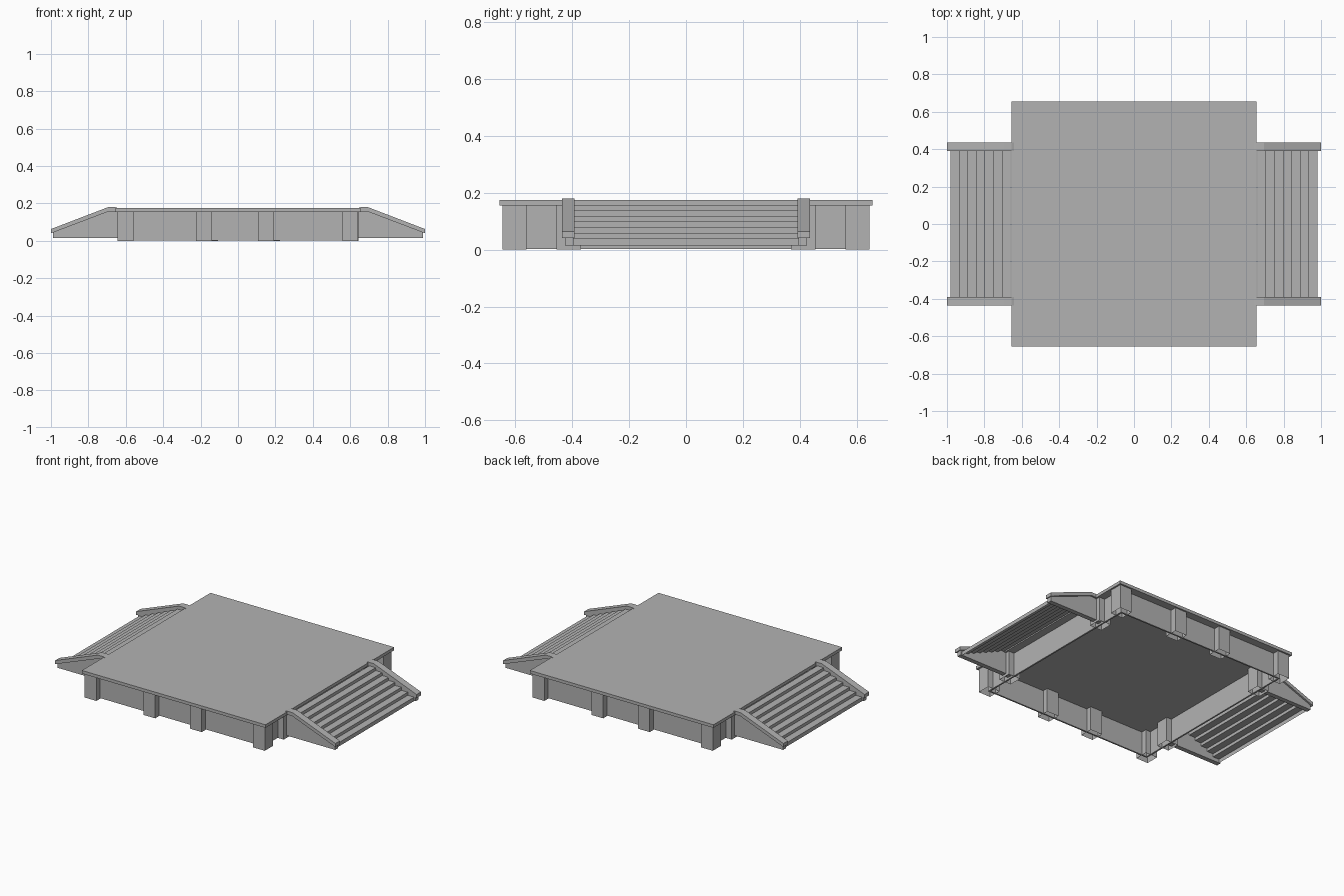
import bpy, bmesh

cube = bpy.data.objects.get("Cube")
if cube:
    bpy.data.objects.remove(cube, do_unlink=True)

GREY = (0.45, 0.45, 0.45, 1)
grey = bpy.data.materials.new("plain grey")
grey.use_nodes = True
grey.diffuse_color = GREY
grey.node_tree.nodes["Principled BSDF"].inputs["Base Color"].default_value = GREY


def finish(name, bm, recalc=True):
    if recalc:
        bmesh.ops.recalc_face_normals(bm, faces=bm.faces)
    mesh = bpy.data.meshes.new(name)
    bm.to_mesh(mesh)
    bm.free()
    mesh.materials.append(grey)
    obj = bpy.data.objects.new(name, mesh)
    bpy.context.collection.objects.link(obj)
    return obj


def box(name, x, y, z, open_bottom=False):
    bm = bmesh.new()
    bmesh.ops.create_cube(bm, size=1)
    for v in bm.verts:
        v.co = [lo + (c + 0.5) * (hi - lo) for c, (lo, hi) in zip(v.co, (x, y, z))]
    if open_bottom:
        low = [f for f in bm.faces if f.normal.z < -0.5]
        bmesh.ops.delete(bm, geom=low, context='FACES_ONLY')
    return finish(name, bm, recalc=False)


def slab(name, profile, y0, y1, side):
    """Closed x-z outline extruded along y; side flips it in x."""
    bm = bmesh.new()
    face = bm.faces.new([bm.verts.new((side * x, y0, z)) for x, z in profile])
    new = bmesh.ops.extrude_face_region(bm, geom=[face])["geom"]
    for v in new:
        if isinstance(v, bmesh.types.BMVert):
            v.co.y = y1
    return finish(name, bm)


# Deck
EDGE, UNDER, TOP = 0.655, 0.155, 0.175
box("deck", (-EDGE, EDGE), (-EDGE, EDGE), (UNDER, TOP))

# Recessed skirt walls
IN, OUT, LOW = 0.595, 0.605, 0.003
for s, label in ((-1, "front"), (1, "back")):
    box(label + "_wall", (-OUT, OUT), sorted((s * IN, s * OUT)), (LOW, UNDER))
for s, label in ((-1, "right"), (1, "left")):
    box(label + "_wall", sorted((s * IN, s * OUT)), (-IN, IN), (LOW, UNDER))

# Hollow piers, the same after half a turn
HALF = 0.0425
piers = [(x, -0.602) for x in (-0.602, -0.182, 0.15, 0.6)]
piers += [(0.602, -0.412), (0.602, 0.412)]
for s in (1, -1):
    for x, y in piers:
        cx, cy = s * x, s * y
        box("pier", (cx - HALF, cx + HALF), (cy - HALF, cy + HALF), (0, UNDER), True)

# Stairs with side panels and sloped rail caps
panel = [(0.605, 0.015), (0.99, 0.015), (0.99, 0.048), (0.695, 0.165), (0.605, 0.165)]
cap = [(0.64, 0.158), (0.64, 0.174), (0.655, 0.18), (0.695, 0.18),
       (1.0, 0.063), (1.0, 0.04), (0.69, 0.158)]
STEPS, RUN, RISE, NOSE = 7, 0.0455, 0.0197, 0.98

for side, label in ((-1, "right"), (1, "left")):
    # Stepped sheet, open underneath
    path = [(NOSE, 0.014)]
    for i in range(STEPS):
        z = 0.039 + RISE * i
        path += [(NOSE - RUN * i, z), (NOSE - RUN * (i + 1), z)]
    bm = bmesh.new()
    rows = [[bm.verts.new((side * x, y, z)) for x, z in path] for y in (-0.395, 0.395)]
    for i in range(len(path) - 1):
        quad = [rows[0][i], rows[1][i], rows[1][i + 1], rows[0][i + 1]]
        bm.faces.new(quad if side > 0 else quad[::-1])
    finish(label + "_stairs", bm, recalc=False)

    for s, end in ((-1, "front"), (1, "back")):
        slab(f"{label}_{end}_side_panel", panel, s * 0.395, s * 0.425, side)
        slab(f"{label}_{end}_rail_cap", cap, s * 0.391, s * 0.436, side)
